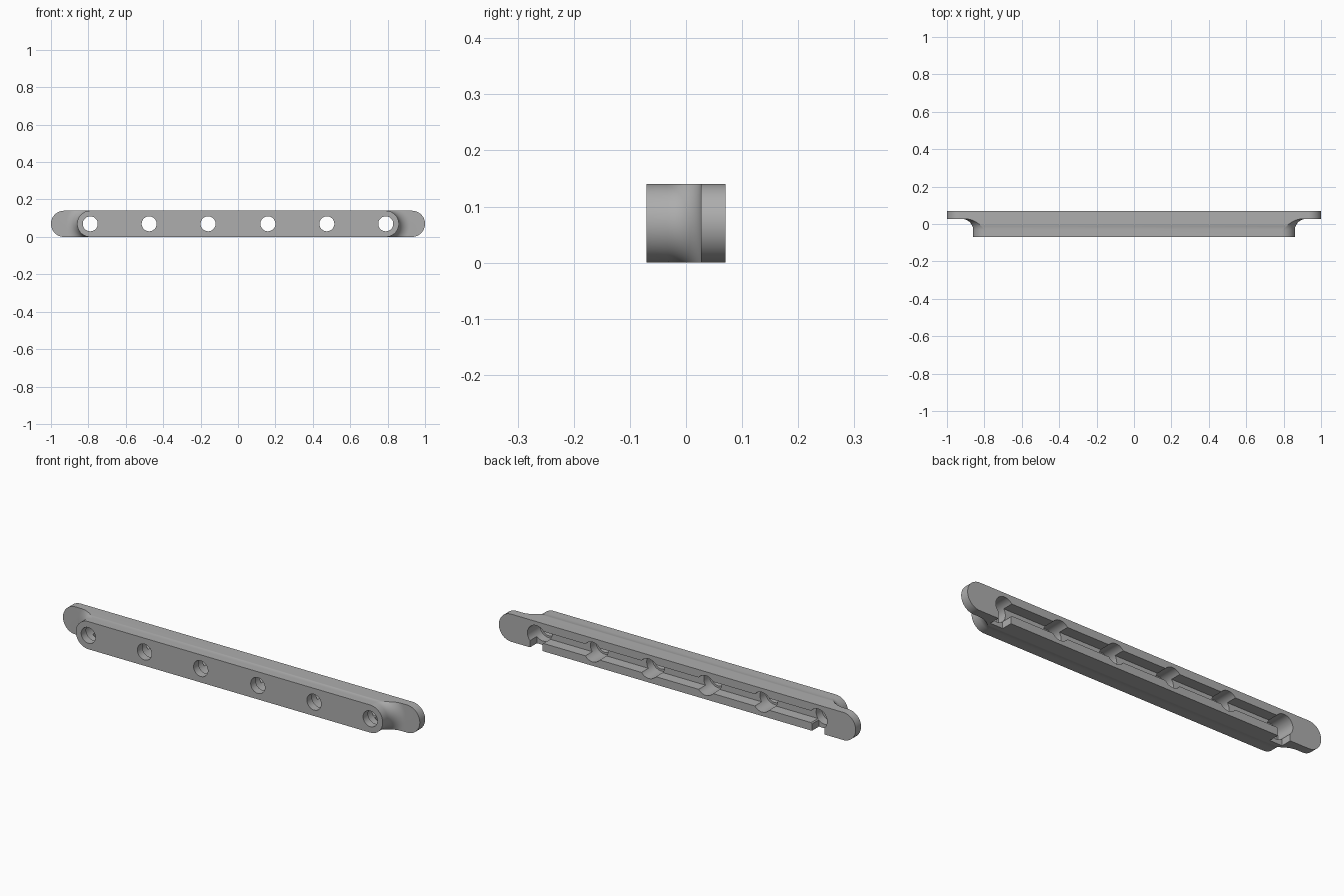
import bpy, bmesh
from math import sin, cos, asin, pi, radians
from mathutils import Matrix

old = bpy.data.objects.get("Cube")
if old:
    bpy.data.objects.remove(old, do_unlink=True)

R = 0.07            # half the bar height
LOBE = 0.79         # centre of the front end lobes
TIP = 0.93          # centre of the back plate ends
PLATE = 0.027       # front of the back plate
FILLET = 0.06
HOLES = [s * x for x in (0.16, 0.475, LOBE) for s in (-1, 1)]

grey = bpy.data.materials.new("grey plastic")
grey.use_nodes = True
colour = (0.42, 0.42, 0.42, 1)
grey.diffuse_color = colour
grey.node_tree.nodes["Principled BSDF"].inputs["Base Color"].default_value = colour


def finish(bm, name):
    bmesh.ops.recalc_face_normals(bm, faces=bm.faces)
    mesh = bpy.data.meshes.new(name)
    bm.to_mesh(mesh)
    bm.free()
    ob = bpy.data.objects.new(name, mesh)
    bpy.context.collection.objects.link(ob)
    mesh.materials.append(grey)
    return ob


def outline(bm, y, centre, r, n=32):
    """Rounded bar outline, its end arcs clipped to the bar height."""
    top = asin(min(1, R / r))
    arc = [-top + 2 * top * i / n for i in range(n + 1)]
    pts = [(centre + r * cos(a), R + r * sin(a)) for a in arc]
    pts += [(-x, z) for x, z in reversed(pts)]
    return [bm.verts.new((x, y, z)) for x, z in pts]


# Body: front lobe, hollow fillet and longer back plate in one loft
bm = bmesh.new()
rings = [outline(bm, -R, LOBE, R)]
for i in range(13):
    t = i / 12 * pi / 2
    rings.append(outline(bm, PLATE - FILLET * (1 - sin(t)), LOBE,
                         R + FILLET * (1 - cos(t))))
rings += [outline(bm, y, TIP, R) for y in (PLATE, R)]
for a, b in zip(rings, rings[1:]):
    for i in range(len(a)):
        j = (i + 1) % len(a)
        bm.faces.new((a[i], a[j], b[j], b[i]))
bm.faces.new(rings[0])
bm.faces.new(rings[-1])
body = finish(bm, "mounting_bar")


def box_cutter(name, boxes):
    bm = bmesh.new()
    for x0, x1, y0, y1, z0, z1 in boxes:
        m = Matrix.Translation(((x0 + x1) / 2, (y0 + y1) / 2, (z0 + z1) / 2))
        m = m @ Matrix.Diagonal((x1 - x0, y1 - y0, z1 - z0, 1))
        bmesh.ops.create_cube(bm, size=1, matrix=m)
    return finish(bm, name)


def round_cutter(name, r, y0, y1):
    bm = bmesh.new()
    for x in HOLES:
        m = Matrix.Translation((x, (y0 + y1) / 2, R)) @ Matrix.Rotation(pi / 2, 4, "X")
        bmesh.ops.create_cone(bm, cap_ends=True, segments=48, radius1=r,
                              radius2=r, depth=y1 - y0, matrix=m)
    return finish(bm, name)


# Cuts: through holes, rear counterbores, rear channel and end outlets
cutters = [
    round_cutter("hole_cutter", 0.04, -0.2, 0.2),
    round_cutter("counterbore_cutter", 0.05, -0.03, 0.2),
    box_cutter("channel_cutter", [(-LOBE, LOBE, 0.015, 0.2, 0.04, 0.10)]),
    box_cutter("outlet_cutter", [(s * LOBE - 0.035, s * LOBE + 0.035, 0.015, 0.2, -0.1, R)
                                 for s in (-1, 1)]),
]
bpy.context.view_layer.objects.active = body
for cutter in cutters:
    cutter.hide_render = True
    mod = body.modifiers.new(cutter.name, "BOOLEAN")
    mod.operation = "DIFFERENCE"
    mod.solver = "EXACT"
    mod.object = cutter
    bpy.ops.object.modifier_apply(modifier=mod.name)
    bpy.data.objects.remove(cutter, do_unlink=True)

bpy.ops.object.select_all(action="DESELECT")
body.select_set(True)
bpy.ops.object.shade_smooth_by_angle(angle=radians(30))
